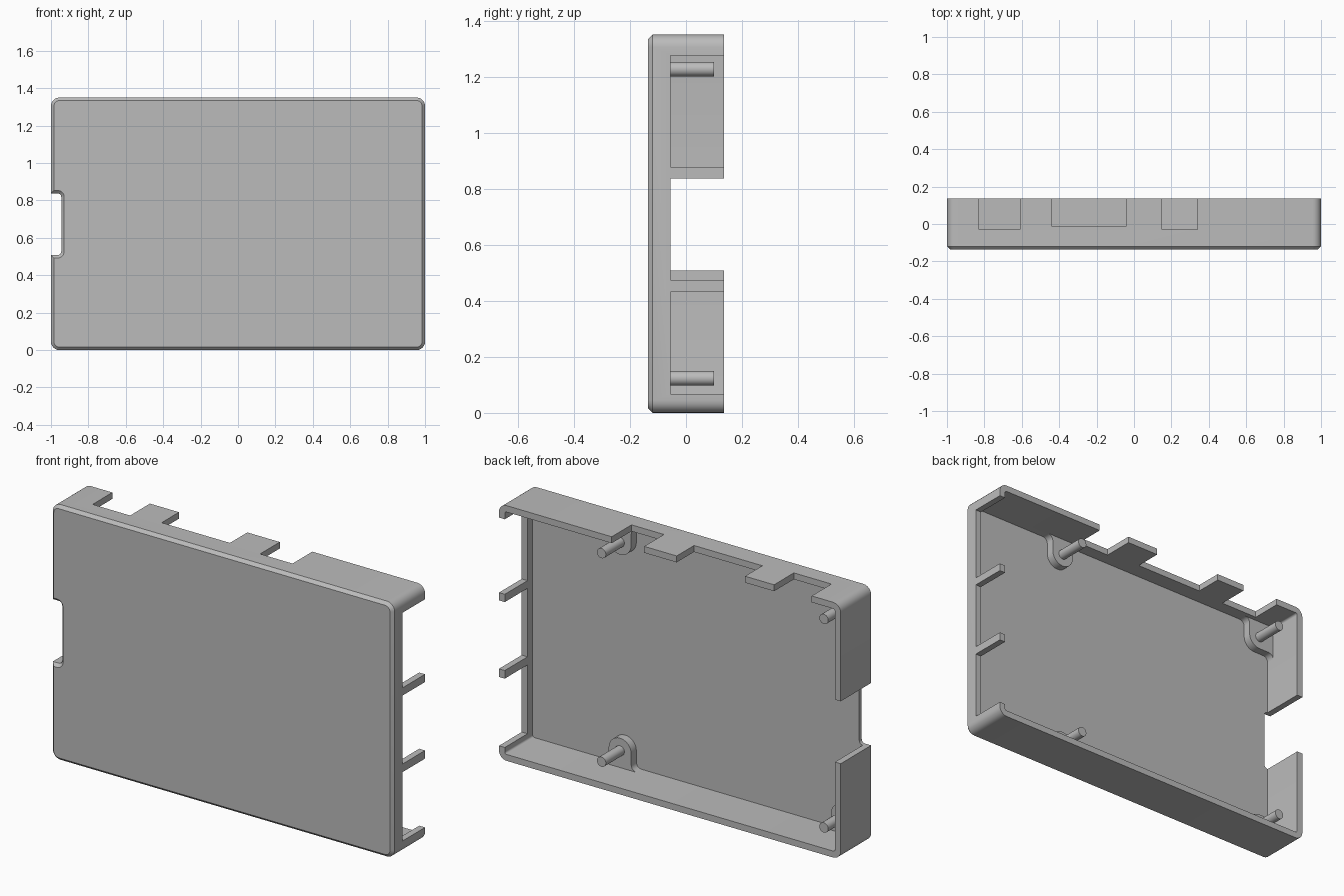
import bpy, bmesh, math
from math import sin, cos, pi

if "Cube" in bpy.data.objects:
    bpy.data.objects.remove(bpy.data.objects["Cube"], do_unlink=True)

GREY = (0.5, 0.5, 0.5, 1)
grey = bpy.data.materials.new("plain grey")
grey.use_nodes = True
grey.diffuse_color = GREY
grey.node_tree.nodes["Principled BSDF"].inputs["Base Color"].default_value = GREY

H = 1.35          # height
BACK = 0.135      # half depth
WALL = 0.034      # wall thickness
FLOOR = -0.098    # inner face of the front panel
LEDGE = -0.055    # height of openings and standoffs
CHAMFER = 0.016


def arc(cx, cz, r, a0, a1, n=6):
    return [(cx + r * cos(a0 + (a1 - a0) * i / n),
             cz + r * sin(a0 + (a1 - a0) * i / n)) for i in range(n + 1)]


def rounded_rect(x0, x1, z0, z1, r):
    return (arc(x1 - r, z1 - r, r, 0, pi / 2) + arc(x0 + r, z1 - r, r, pi / 2, pi)
            + arc(x0 + r, z0 + r, r, pi, 1.5 * pi) + arc(x1 - r, z0 + r, r, 1.5 * pi, 2 * pi))


def rect(x0, x1, z0, z1):
    return [(x0, z0), (x1, z0), (x1, z1), (x0, z1)]


def loft(name, *sections):
    """Solid through (y, outline) sections, outlines lying in the xz plane."""
    bm = bmesh.new()
    rings = [[bm.verts.new((x, y, z)) for x, z in pts] for y, pts in sections]
    bm.faces.new(rings[0])
    bm.faces.new(rings[-1])
    for a, b in zip(rings, rings[1:]):
        for i in range(len(a)):
            j = (i + 1) % len(a)
            bm.faces.new((a[i], a[j], b[j], b[i]))
    bmesh.ops.recalc_face_normals(bm, faces=bm.faces)
    mesh = bpy.data.meshes.new(name)
    bm.to_mesh(mesh)
    bm.free()
    mesh.materials.append(grey)
    obj = bpy.data.objects.new(name, mesh)
    bpy.context.collection.objects.link(obj)
    return obj


def smooth(obj):
    bpy.ops.object.select_all(action='DESELECT')
    obj.select_set(True)
    bpy.context.view_layer.objects.active = obj
    bpy.ops.object.shade_smooth_by_angle(angle=math.radians(30))


# Outer tray with a chamfered front rim
R = 0.045
C = CHAMFER
full = rounded_rect(-1, 1, 0, H, R)
tray = loft("tray", (-BACK, rounded_rect(-1 + C, 1 - C, C, H - C, R - C)),
            (-BACK + C, full), (BACK, full))

# Hollow interior
cutters = [loft("cavity_cutter",
                *[(y, rounded_rect(-1 + WALL, 1 - WALL, WALL, H - WALL, R - WALL))
                  for y in (FLOOR, 0.3)])]

# Openings in the top wall
for x0, x1, y0 in ((-0.83, -0.61, -0.03), (-0.44, -0.04, -0.01), (0.15, 0.34, -0.03)):
    cutters.append(loft("top_cutter", *[(y, rect(x0, x1, 1.29, 1.5)) for y in (y0, 0.3)]))

# Openings in the left wall, leaving two prongs
for z0, z1 in ((0.068, 0.432), (0.475, 0.837), (0.878, 1.275)):
    cutters.append(loft("side_cutter", *[(y, rect(0.93, 1.2, z0, z1)) for y in (LEDGE, 0.3)]))

# Notch through the right wall and panel, flaring at the front
notch = rounded_rect(-1.2, -0.945, 0.508, 0.838, 0.02)
wide = rounded_rect(-1.2, -0.945 + C, 0.508 - C, 0.838 + C, 0.02 + C)
cutters.append(loft("notch_cutter", (-0.2, wide), (-BACK, wide), (-BACK + C, notch), (0.3, notch)))

for cutter in cutters:
    mod = tray.modifiers.new(cutter.name, 'BOOLEAN')
    mod.operation = 'DIFFERENCE'
    mod.solver = 'EXACT'
    mod.object = cutter
bpy.context.view_layer.update()
graph = bpy.context.evaluated_depsgraph_get()
cut_mesh = bpy.data.meshes.new_from_object(tray.evaluated_get(graph))
tray.modifiers.clear()
tray.data = cut_mesh
for cutter in cutters:
    bpy.data.objects.remove(cutter, do_unlink=True)
smooth(tray)

# Standoffs blending into the walls, each with a locating peg
OFF = 0.1235              # peg distance from the outer walls
h = OFF - WALL
e = h + 0.01
r, f = 0.066, 0.03
flare = arc(r + f, f - h, f, 1.5 * pi, pi)
side = flare + arc(0, 0, r, 0, pi / 2, 8)
middle_pad = side + [(-u, v) for u, v in reversed(side[:-1])] + [(-r - f, -e), (r + f, -e)]
corner_pad = side + [(v, u) for u, v in reversed(flare)] + [(-e, r + f), (-e, -e), (r + f, -e)]

for row, cz, flip in (("lower", OFF, 1), ("upper", H - OFF, -1)):
    for col, cx, pad in (("middle", 0.425, middle_pad), ("corner", -1 + OFF, corner_pad)):
        outline = [(cx + u, cz + flip * v) for u, v in pad]
        smooth(loft(f"{row}_{col}_standoff", (FLOOR - 0.01, outline), (LEDGE, outline)))
        circle = arc(cx, cz, 0.026, 0, 2 * pi, 24)[:-1]
        smooth(loft(f"{row}_{col}_peg", (LEDGE - 0.01, circle), (0.10, circle)))
